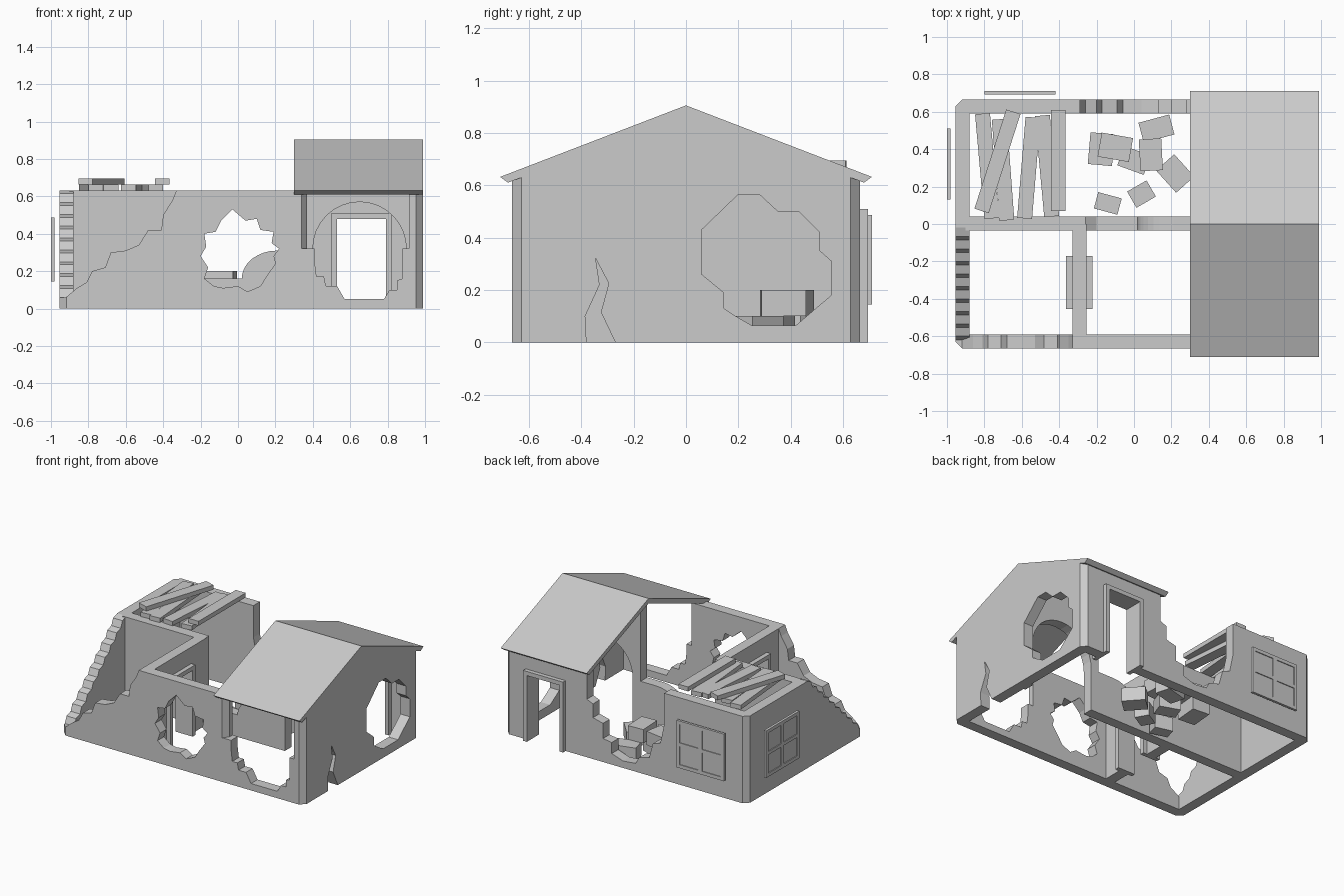
import bpy, bmesh, math
from mathutils import Matrix, Vector

if "Cube" in bpy.data.objects:
    bpy.data.objects.remove(bpy.data.objects["Cube"])

grey = bpy.data.materials.new("plain grey")
grey.use_nodes = True
grey.diffuse_color = (0.6, 0.6, 0.6, 1)
grey.node_tree.nodes["Principled BSDF"].inputs["Base Color"].default_value = (0.6, 0.6, 0.6, 1)

H = 0.63      # wall top
T = 0.075     # wall thickness
X0, X1, Y = -0.955, 0.99, 0.665


def finish(name, bm):
    bmesh.ops.recalc_face_normals(bm, faces=bm.faces)
    mesh = bpy.data.meshes.new(name)
    bm.to_mesh(mesh)
    bm.free()
    mesh.materials.append(grey)
    obj = bpy.data.objects.new(name, mesh)
    bpy.context.scene.collection.objects.link(obj)
    return obj


def prism(name, outline, axis, lo, hi):
    """Extrude a 2D outline along an axis."""
    place = {"x": lambda p, d: (d, p[0], p[1]),
             "y": lambda p, d: (p[0], d, p[1]),
             "z": lambda p, d: (p[0], p[1], d)}[axis]
    bm = bmesh.new()
    a = [bm.verts.new(place(p, lo)) for p in outline]
    b = [bm.verts.new(place(p, hi)) for p in outline]
    bm.faces.new(a)
    bm.faces.new(b[::-1])
    for i in range(len(a)):
        j = (i + 1) % len(a)
        bm.faces.new((a[i], a[j], b[j], b[i]))
    return finish(name, bm)


def rect(u0, u1, v0, v1):
    return [(u0, v0), (u1, v0), (u1, v1), (u0, v1)]


def box(name, center, size, turn=0.0):
    bm = bmesh.new()
    m = Matrix.Translation(center) @ Matrix.Rotation(math.radians(turn), 4, "Z")
    bmesh.ops.create_cube(bm, size=1, matrix=m @ Matrix.Diagonal((*size, 1)))
    return finish(name, bm)


def combine(obj, cutter, operation):
    """Apply a boolean and discard the cutter."""
    cutter.hide_render = True
    mod = obj.modifiers.new("cut", "BOOLEAN")
    mod.object, mod.operation, mod.solver = cutter, operation, "EXACT"
    bpy.context.view_layer.update()
    graph = bpy.context.evaluated_depsgraph_get()
    mesh = bpy.data.meshes.new_from_object(obj.evaluated_get(graph))
    obj.modifiers.clear()
    obj.data = mesh
    bpy.data.objects.remove(cutter)


def arc(cx, cz, rx, rz, a0, a1, n):
    angles = [math.radians(a0 + (a1 - a0) * i / n) for i in range(n + 1)]
    return [(cx + rx * math.cos(a), cz + rz * math.sin(a)) for a in angles]


def chamfer_corners(wall):
    c = 0.037
    foot = [(X0 + c, -Y), (X1 - c, -Y), (X1, c - Y), (X1, Y - c),
            (X1 - c, Y), (X0 + c, Y), (X0, Y - c), (X0, c - Y)]
    combine(wall, prism("footprint", foot, "z", -0.1, 1.2), "INTERSECT")


# Front wall: crumbled left end, broken bay on the right, ragged hole
left_break = [(-0.33, H), (-0.35, 0.58), (-0.4, 0.5), (-0.41, 0.42), (-0.48, 0.42),
              (-0.53, 0.34), (-0.6, 0.31), (-0.68, 0.3), (-0.71, 0.22), (-0.78, 0.2),
              (-0.81, 0.14), (-0.86, 0.11), (-0.92, 0.06), (X0, 0.06)]
bay = [(X1, H), (0.96, H), (0.96, 0.32), (0.88, 0.32), (0.88, 0.16), (0.85, 0.15),
       (0.85, 0.1), (0.81, 0.1), (0.78, 0.05), (0.57, 0.05), (0.53, 0.12), (0.47, 0.12),
       (0.46, 0.17), (0.42, 0.17), (0.41, 0.25), (0.41, 0.32), (0.37, 0.32), (0.37, H)]
front = prism("front_wall", [(X0, 0), (X1, 0)] + bay + left_break, "y", -Y, T - Y)
hole = [(-0.03, 0.53), (0.04, 0.47), (0.1, 0.48), (0.12, 0.42), (0.19, 0.41), (0.18, 0.35),
        (0.22, 0.32), (0.19, 0.28), (0.2, 0.24), (0.15, 0.17), (0.12, 0.12), (0.05, 0.09),
        (0, 0.12), (-0.08, 0.11), (-0.13, 0.12), (-0.18, 0.16), (-0.16, 0.22),
        (-0.2, 0.28), (-0.17, 0.33), (-0.18, 0.4), (-0.12, 0.41), (-0.09, 0.47)]
combine(front, prism("hole_cutter", hole, "y", -0.8, -0.5), "DIFFERENCE")
edge = [(0.33, -Y - 0.01), (0.38, -Y - 0.01), (0.38, -Y + 0.05)]
combine(front, prism("edge_cutter", edge, "z", 0.32, 0.8), "DIFFERENCE")
chamfer_corners(front)

# Back wall: collapsed middle and a doorway
gap = [(0.33, H), (0.33, 0.42), (0.28, 0.4), (0.28, 0.3), (0.2, 0.28), (0.2, 0.17),
       (0.13, 0.16), (0.13, 0.08), (0.04, 0.05), (-0.06, 0.06), (-0.09, 0.11),
       (-0.17, 0.13), (-0.2, 0.24), (-0.26, 0.26), (-0.29, 0.4), (-0.29, H)]
doorway = [(0.53, 0), (0.53, 0.48), (0.79, 0.48), (0.79, 0)]
back = prism("back_wall", [(X0, 0)] + doorway + [(X1, 0), (X1, H)] + gap + [(X0, H)],
             "y", Y - T, Y)
chamfer_corners(back)

# Left wall: stepped ruin toward the front
steps = 9
stair = []
for i in range(steps):
    t, u = i / steps, (i + 1) / steps
    y, z = -0.62 + 0.6 * t, 0.06 + 0.57 * t
    stair += [(y, z), (y + 0.02, 0.06 + 0.57 * (t * 0.25 + u * 0.75))]
    stair.append((-0.62 + 0.6 * u, 0.06 + 0.57 * u))
left = prism("left_wall", [(Y, 0), (-Y, 0), (-Y, 0.06)] + stair + [(0, H), (Y, H)],
             "x", X0, X0 + T)
chamfer_corners(left)

# Right wall: gable, floor crack and large broken opening
crack = [(-0.38, 0), (-0.385, 0.1), (-0.33, 0.22), (-0.345, 0.32),
         (-0.295, 0.225), (-0.325, 0.115), (-0.27, 0)]
right = prism("right_wall", [(-Y, 0)] + crack + [(Y, 0), (Y, 0.62), (0, 0.875), (-Y, 0.62)],
              "x", X1 - T, X1)
breach = [(0.06, 0.43), (0.2, 0.565), (0.28, 0.565), (0.35, 0.5), (0.43, 0.5), (0.51, 0.42),
          (0.51, 0.35), (0.555, 0.31), (0.555, 0.18), (0.42, 0.065), (0.25, 0.065),
          (0.19, 0.1), (0.145, 0.13), (0.145, 0.19), (0.06, 0.26)]
combine(right, prism("breach_cutter", breach, "x", 0.8, 1.1), "DIFFERENCE")
chamfer_corners(right)

# Middle wall: low broken stretch and a round arch
middle = ([(-0.9, 0), (0.4, 0)] + arc(0.65, 0.32, 0.25, 0.25, 180, 0, 16)
          + [(0.9, 0), (0.95, 0), (0.95, 0.855), (0.336, 0.855), (0.336, 0.31)]
          + arc(0.21, 0.16, 0.19, 0.15, 90, 180, 8)
          + [(-0.2, 0.16), (-0.26, 0.2), (-0.26, H), (-0.9, H)])
prism("middle_wall", middle, "y", -0.035, 0.04)

# Cross wall with doorway
cross = [(-0.62, 0), (-0.425, 0), (-0.425, 0.48), (-0.2, 0.48), (-0.2, 0), (0, 0), (0, H), (-0.62, H)]
prism("cross_wall", cross, "x", -0.33, -0.255)


# Door frames
def door_frame(name, axis, u0, u1, lo, hi):
    w, top = 0.03, 0.51
    outline = [(u0, 0), (u0 + w, 0), (u0 + w, top - w), (u1 - w, top - w),
               (u1 - w, 0), (u1, 0), (u1, top), (u0, top)]
    prism(name, outline, axis, lo, hi)


door_frame("back_door_frame", "y", 0.5, 0.82, 0.555, 0.695)
door_frame("inner_door_frame", "x", -0.455, -0.17, -0.363, -0.223)


# Windows: backing panel, rim and bars
def window(name, axis, u0, u1, lo, hi, out):
    z0, z1, w = 0.145, 0.487, 0.025
    mid, zm = (u0 + u1) / 2, (z0 + z1) / 2
    d = 0.006
    panel = (lo + d, hi - d)
    prism(name + "_panel", rect(u0 + w, u1 - w, z0 + w, z1 - w), axis, *panel)
    bars = [(u0, u0 + w, z0, z1), (u1 - w, u1, z0, z1), (u0 + w, u1 - w, z0, z0 + w),
            (u0 + w, u1 - w, z1 - w, z1), (mid - 0.017, mid + 0.017, z0 + w, z1 - w),
            (u0 + w, u1 - w, zm - 0.012, zm + 0.012)]
    for i, b in enumerate(bars):
        prism(f"{name}_bar_{i}", rect(*b), axis, lo, hi)


window("back_window", "y", -0.8, -0.42, 0.692, 0.71, 1)
window("left_window", "x", 0.13, 0.51, -1.0, -0.982, -1)

# Gabled roof
roof = [(-0.71, 0.632), (-0.68, 0.61), (0, 0.87), (0.68, 0.61), (0.71, 0.632), (0, 0.905)]
prism("roof", roof, "x", 0.3, X1)

# Loose planks on the wall tops: ends in plan, layer
planks = [((-0.81, 0.59), (-0.76, 0.03), 0), ((-0.72, 0.56), (-0.68, 0.02), 0),
          ((-0.54, 0.57), (-0.585, 0.03), 0), ((-0.49, 0.58), (-0.44, 0.04), 0),
          ((-0.645, 0.6), (-0.815, 0.07), 1), ((-0.405, 0.61), (-0.405, 0.07), 1)]
for i, (a, b, layer) in enumerate(planks):
    a, b = Vector(a), Vector(b)
    d, c = a - b, (a + b) / 2
    box(f"plank_{i}", (c.x, c.y, H + 0.016 + 0.033 * layer), (d.length, 0.08, 0.032),
        math.degrees(math.atan2(d.y, d.x)))

# Fallen rubble blocks: x, y, height, width, depth, turn
rubble = [(-0.175, 0.4, 0.05, 0.13, 0.17, -5), (-0.1, 0.41, 0.15, 0.17, 0.13, -10),
          (0, 0.34, 0.05, 0.15, 0.11, -20), (0.12, 0.51, 0.05, 0.17, 0.11, 15),
          (0.09, 0.37, 0.15, 0.12, 0.17, 3), (0.22, 0.27, 0.05, 0.16, 0.13, -48),
          (0.04, 0.16, 0.05, 0.12, 0.1, 30), (-0.14, 0.11, 0.05, 0.13, 0.09, -15)]
for i, (x, y, z, w, d, turn) in enumerate(rubble):
    box(f"rubble_block_{i}", (x, y, z), (w, d, 0.1), turn)
